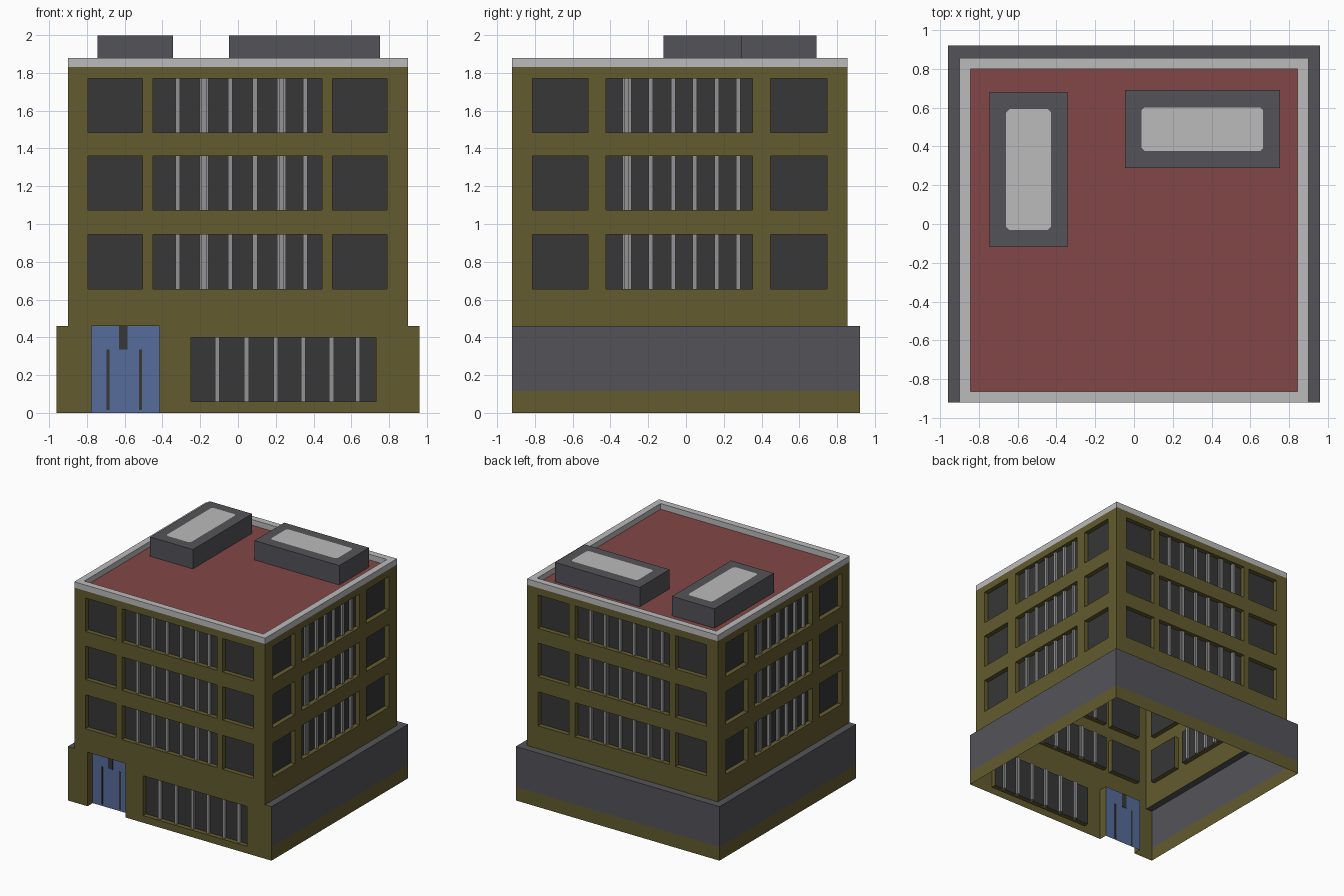
import bpy, bmesh
from mathutils import Vector

if "Cube" in bpy.data.objects:
    bpy.data.objects.remove(bpy.data.objects["Cube"])


def material(name, r, g, b):
    def lin(c):
        c /= 255
        return c / 12.92 if c < 0.04045 else ((c + 0.055) / 1.055) ** 2.4
    m = bpy.data.materials.new(name)
    m.diffuse_color = (lin(r), lin(g), lin(b), 1)
    m.use_nodes = True
    m.node_tree.nodes["Principled BSDF"].inputs["Base Color"].default_value = m.diffuse_color
    return m


OLIVE = material("olive_wall", 98, 91, 46)
GREY = material("dark_grey", 84, 84, 89)
LIGHT = material("light_grey", 187, 187, 187)
RED = material("red_roof", 130, 71, 71)
GLASS = material("dark_glass", 55, 55, 55)
BLUE = material("blue_door", 86, 108, 155)
STEEL = material("steel_bar", 148, 148, 150)
Z = Vector((0, 0, 1))


def make(name, quads, mats):
    """quads: list of (points, material slot)"""
    bm = bmesh.new()
    for pts, slot in quads:
        bm.faces.new([bm.verts.new(p) for p in pts]).material_index = slot
    bmesh.ops.remove_doubles(bm, verts=bm.verts, dist=1e-5)
    me = bpy.data.meshes.new(name)
    bm.to_mesh(me)
    bm.free()
    for m in mats:
        me.materials.append(m)
    ob = bpy.data.objects.new(name, me)
    bpy.context.collection.objects.link(ob)
    return ob


def box_quads(lo, hi):
    (a, b, c), (d, e, f) = lo, hi
    v = [(a, b, c), (d, b, c), (d, e, c), (a, e, c),
         (a, b, f), (d, b, f), (d, e, f), (a, e, f)]
    return [([v[i] for i in q], 0) for q in
            ((3, 2, 1, 0), (4, 5, 6, 7), (0, 1, 5, 4), (1, 2, 6, 5), (2, 3, 7, 6), (3, 0, 4, 7))]


def box(name, lo, hi, mat):
    return make(name, box_quads(lo, hi), [mat])


class Wall:
    """Flat wall with recessed openings; u runs to the right seen from outside."""

    def __init__(self, name, origin, u, a0, a1, z0, z1):
        self.name, self.o, self.u = name, Vector(origin), Vector(u)
        self.n = self.u.cross(Z)
        self.ext = (a0, a1, z0, z1)

    def p(self, a, z, d=0):
        return self.o + self.u * a + Z * z - self.n * d

    def rect(self, a0, a1, z0, z1, d=0):
        return [self.p(a0, z0, d), self.p(a1, z0, d), self.p(a1, z1, d), self.p(a0, z1, d)]

    def build(self, holes, depth, fill, fill_name):
        a0, a1, z0, z1 = self.ext
        us = sorted({a0, a1} | {h[i] for h in holes for i in (0, 1)})
        zs = sorted({z0, z1} | {h[i] for h in holes for i in (2, 3)})
        quads, panes = [], []
        for l, r in zip(us, us[1:]):
            for b, t in zip(zs, zs[1:]):
                ca, cz = (l + r) / 2, (b + t) / 2
                if not any(h[0] < ca < h[1] and h[2] < cz < h[3] for h in holes):
                    quads.append((self.rect(l, r, b, t), 0))
        for i, h in enumerate(holes):
            d = depth[i]
            o, n = self.rect(*h), self.rect(*h, d)
            for k in range(4):
                if k == 0 and h[2] == 0:      # doorway has no sill
                    continue
                j = (k + 1) % 4
                quads.append(([o[k], o[j], n[j], n[k]], 0))
            panes.append((n, fill[i]))
        make(self.name, quads, [OLIVE])
        if panes:
            make(fill_name, panes, [GLASS, BLUE])

    def bars(self, name, centres, wide, rows, depth):
        """Upright bars in front of the glass, some with a broader backing."""
        out = []
        for z0, z1 in rows:
            for i, c in enumerate(centres):
                parts = [(0.012, 0.02)] + ([(0.024, 0.01)] if i in wide else [])
                for half, proud in parts:
                    p, q = self.p(c - half, z0, depth - proud), self.p(c + half, z1, depth + proud)
                    lo = [min(s, t) for s, t in zip(p, q)]
                    hi = [max(s, t) for s, t in zip(p, q)]
                    out += box_quads(lo, hi)
        make(name, out, [STEEL])


# Upper storeys: four walls with three rows of windows
ROWS = [(0.655, 0.945), (1.075, 1.36), (1.485, 1.77)]
LONG = [(-0.795, -0.505), (-0.45, 0.445), (0.50, 0.79)]
SIDE = [(-0.78, -0.485), (-0.39, 0.385), (0.48, 0.78)]
LONG_BARS, LONG_WIDE = (-0.32, -0.18, -0.04, 0.09, 0.23, 0.355), (1, 4)
SIDE_BARS, SIDE_WIDE = (-0.28, -0.155, -0.035, 0.08, 0.195, 0.31), (0,)
CY = -0.0325
for side, origin, u, half, cols, bars, wide in (
        ("front", (0, -0.92, 0), (1, 0, 0), 0.9, LONG, LONG_BARS, LONG_WIDE),
        ("back", (0, 0.855, 0), (-1, 0, 0), 0.9, LONG, LONG_BARS, LONG_WIDE),
        ("right", (0.9, CY, 0), (0, 1, 0), 0.8875, SIDE, SIDE_BARS, SIDE_WIDE),
        ("left", (-0.9, CY, 0), (0, -1, 0), 0.8875, SIDE, SIDE_BARS, SIDE_WIDE)):
    w = Wall(side + "_upper_wall", origin, u, -half, half, 0.46, 1.83)
    holes = [c + r for r in ROWS for c in cols]
    w.build(holes, [0.04] * 9, [0] * 9, side + "_windows")
    w.bars(side + "_window_bars", bars, wide, ROWS, 0.04)

# Ground floor front: doorway and shop window
w = Wall("front_ground_wall", (0, -0.92, 0), (1, 0, 0), -0.96, 0.96, 0, 0.46)
w.build([(-0.775, -0.415, 0, 0.46), (-0.25, 0.73, 0.06, 0.40)], [0.07, 0.04], [1, 0],
        "door_and_ground_window")
w.bars("ground_window_bars", (-0.11, 0.045, 0.2, 0.345, 0.495, 0.635), (), [(0.06, 0.40)], 0.04)

# Door details: thin dark plates
for name, x0, x1, z0, z1 in (("door_top_panel", -0.63, -0.585, 0.335, 0.46),
                             ("door_slot_left", -0.695, -0.68, 0.015, 0.335),
                             ("door_slot_right", -0.525, -0.508, 0.015, 0.335)):
    box(name, (x0, -0.853, z0), (x1, -0.847, z1), GLASS)

# Ground floor sides and back: olive plinth, grey band, grey ledge on top
quads = []
for origin, u, half in (((0.96, 0, 0), (0, 1, 0), 0.92), ((-0.96, 0, 0), (0, -1, 0), 0.92),
                        ((0, 0.92, 0), (-1, 0, 0), 0.96)):
    w = Wall("", origin, u, 0, 0, 0, 0)
    quads += [(w.rect(-half, half, 0, 0.115), 0), (w.rect(-half, half, 0.115, 0.46), 1)]
for x0, x1, y0, y1 in ((0.9, 0.96, -0.92, 0.92), (-0.96, -0.9, -0.92, 0.92),
                       (-0.9, 0.9, 0.855, 0.92)):
    quads.append(([(x0, y0, 0.46), (x1, y0, 0.46), (x1, y1, 0.46), (x0, y1, 0.46)], 1))
make("ground_floor_sides", quads, [OLIVE, GREY])

# Flat roof and parapet
make("roof", [([(-0.9, -0.92, 1.832), (0.9, -0.92, 1.832), (0.9, 0.855, 1.832),
                (-0.9, 0.855, 1.832)], 0)], [RED])
t = 0.056
parapet = []
for x0, x1, y0, y1 in ((-0.9, 0.9, -0.92, -0.92 + t), (-0.9, 0.9, 0.855 - t, 0.855),
                       (-0.9, -0.9 + t, -0.92 + t, 0.855 - t),
                       (0.9 - t, 0.9, -0.92 + t, 0.855 - t)):
    parapet += box_quads((x0, y0, 1.83), (x1, y1, 1.88))
make("parapet", parapet, [LIGHT])

# Roof units with pale top panels (clipped corners)
for name, x0, x1, y0, y1 in (("left_roof_unit", -0.745, -0.343, -0.118, 0.68),
                             ("right_roof_unit", -0.047, 0.752, 0.29, 0.69)):
    box(name, (x0, y0, 1.832), (x1, y1, 1.997), GREY)
    l, r, b, f, c = x0 + 0.086, x1 - 0.086, y0 + 0.086, y1 - 0.088, 0.016
    make(name + "_panel", [([(x, y, 2.0) for x, y in (
        (l + c, b), (r - c, b), (r, b + c), (r, f - c),
        (r - c, f), (l + c, f), (l, f - c), (l, b + c))], 0)], [LIGHT])
